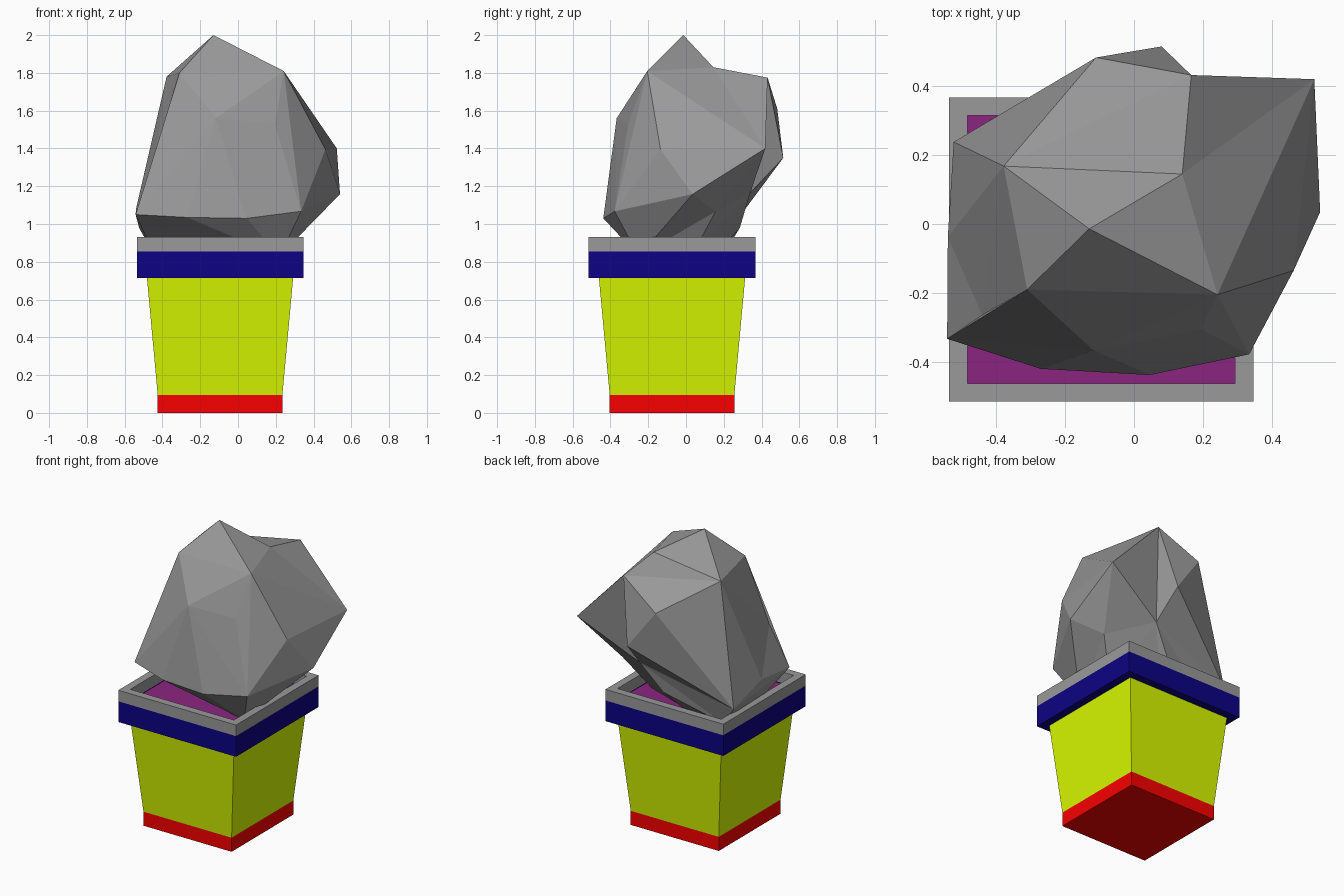
import bpy, bmesh
from mathutils import Vector

if "Cube" in bpy.data.objects:
    bpy.data.objects.remove(bpy.data.objects["Cube"])

CX, CY = -0.095, -0.074          # pot centre


def material(name, rgb):
    m = bpy.data.materials.new(name)
    m.diffuse_color = (*rgb, 1)
    m.use_nodes = True
    m.node_tree.nodes["Principled BSDF"].inputs["Base Color"].default_value = m.diffuse_color
    return m


def finish(bm, name, mat):
    bmesh.ops.recalc_face_normals(bm, faces=bm.faces)
    me = bpy.data.meshes.new(name)
    bm.to_mesh(me)
    bm.free()
    ob = bpy.data.objects.new(name, me)
    bpy.context.collection.objects.link(ob)
    me.materials.append(mat)
    return ob


def square_loft(name, profile, mat, closed=False):
    """Skin square sections given as (half width, z); closed makes a ring."""
    bm = bmesh.new()
    loops = [[bm.verts.new((CX + sx * h, CY + sy * h, z))
              for sx, sy in ((-1, -1), (1, -1), (1, 1), (-1, 1))]
             for h, z in profile]
    pairs = list(zip(loops, loops[1:]))
    if closed:
        pairs.append((loops[-1], loops[0]))
    else:
        bm.faces.new(loops[0])
        bm.faces.new(loops[-1])
    for a, b in pairs:
        for i in range(4):
            j = (i + 1) % 4
            bm.faces.new((a[i], a[j], b[j], b[i]))
    return finish(bm, name, mat)


# Pot
red = material("red", (0.95, 0.0, 0.0))
lime = material("lime", (0.69, 0.95, 0.0))
navy = material("navy", (0.004, 0.001, 0.23))
purple = material("purple", (0.26, 0.018, 0.22))
grey = material("grey", (0.32, 0.32, 0.32))
square_loft("pot_base", [(0.33, 0), (0.33, 0.095)], red)
square_loft("pot_body", [(0.33, 0.095), (0.387, 0.715)], lime)
square_loft("pot_band", [(0.441, 0.715), (0.441, 0.855), (0.388, 0.855), (0.388, 0.715)],
            navy, closed=True)
square_loft("pot_rim", [(0.441, 0.855), (0.441, 0.93), (0.388, 0.93), (0.388, 0.855)],
            grey, closed=True)
square_loft("soil", [(0.388, 0.715), (0.388, 0.85)], purple)

# Foliage: faceted lump through these corner points
POINTS = [
    # crown
    (-.13, -.014, 2.0), (.242, -.205, 1.81), (-.31, -.19, 1.80), (-.378, .168, 1.78),
    (.14, .145, 1.83), (.166, .432, 1.775),
    # middle
    (-.11, .483, 1.61), (.08, .515, 1.35), (.523, .42, 1.40), (.54, .035, 1.158),
    (.463, -.135, 1.395), (.195, -.306, 1.53), (-.117, -.367, 1.56), (-.44, -.264, 1.34),
    # lower edge
    (.334, -.378, 1.067), (.045, -.438, 1.03), (-.27, -.42, 1.035), (-.542, -.333, 1.05),
    (-.54, -.038, 1.08), (-.523, .238, .978), (.37, .155, 1.065), (.107, .34, 1.165),
    (-.03, .285, .98),
    # underside, sunk in the soil
    (-.44, -.03, .83), (.22, -.25, .83), (.22, .03, .83),
    (-.1, .14, .82), (-.42, .2, .84),
]
# Dented corners (index: how far they are pushed out while joining up faces)
DENTS = {4: 1.16, 13: 1.04, 20: 1.15, 21: 1.5, 22: 1.1}
# Creases to turn after joining, so that dents fold the right way
CREASES = [(4, 6), (4, 3), (5, 21), (13, 3), (13, 18)]


def turn_crease(bm, a, b):
    """Flip the edge lying between a and b so that it joins them."""
    for e in bm.edges:
        across = {v for f in e.link_faces for v in f.verts} - set(e.verts)
        if across == {a, b}:
            bmesh.utils.edge_rotate(e, True)
            return


def faceted_lump(name, points, mat):
    """Hull whose dented corners are pushed out for connectivity, then put back."""
    centre = Vector((-0.02, 0.0, 1.3))
    pushed = [centre + (Vector(p) - centre) * DENTS.get(i, 1)
              for i, p in enumerate(points)]
    for step in range(80):
        bm = bmesh.new()
        verts = [bm.verts.new(p) for p in pushed]
        bmesh.ops.convex_hull(bm, input=verts)
        loose = [i for i, v in enumerate(verts) if not v.link_faces]
        if not loose or step == 79:
            break
        for i in loose:
            pushed[i] += (pushed[i] - centre) * 0.02
        bm.free()
    for v, p in zip(verts, points):
        v.co = p
    for a, b in CREASES:
        turn_crease(bm, verts[a], verts[b])
    return finish(bm, name, mat)


faceted_lump("foliage", POINTS, grey)
